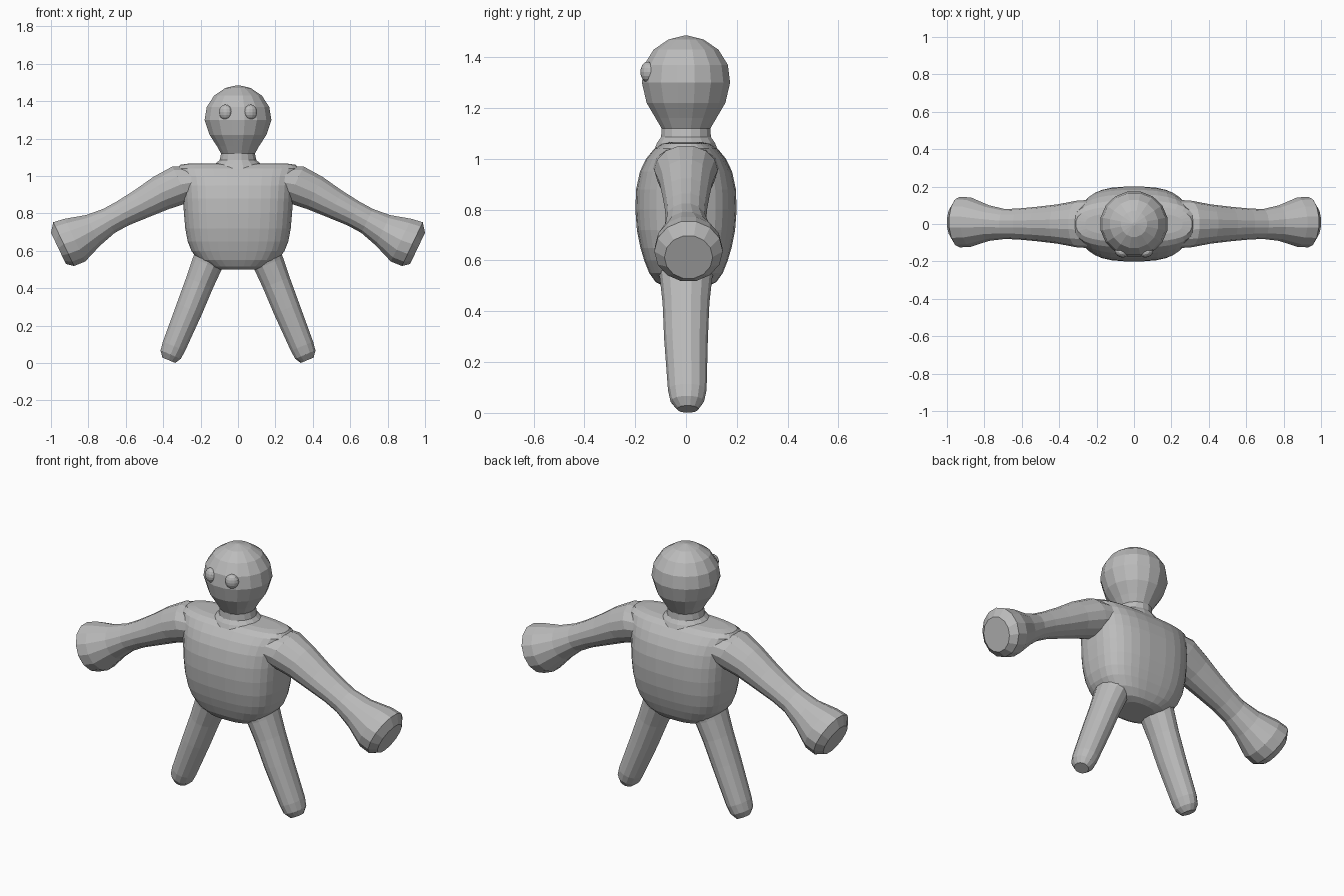
import bpy, bmesh, math
from mathutils import Vector

clay = bpy.data.materials.new("grey clay")
clay.diffuse_color = (0.5, 0.5, 0.5, 1)


def loft(name, rings, segments, power=2.0):
    """Skin closed rings; each ring is (centre, side axis, depth axis), axes scaled by radius."""
    bm = bmesh.new()
    loops = []
    for centre, u, v in rings:
        loop = []
        for i in range(segments):
            a = 2 * math.pi * (i + 0.5) / segments
            c, s = math.cos(a), math.sin(a)
            cu = math.copysign(abs(c) ** (2 / power), c)
            sv = math.copysign(abs(s) ** (2 / power), s)
            loop.append(bm.verts.new(Vector(centre) + Vector(u) * cu + Vector(v) * sv))
        loops.append(loop)
    for a, b in zip(loops, loops[1:]):
        for i in range(segments):
            j = (i + 1) % segments
            bm.faces.new((a[i], a[j], b[j], b[i]))
    bm.faces.new(loops[0])
    bm.faces.new(loops[-1])
    bmesh.ops.recalc_face_normals(bm, faces=bm.faces)
    mesh = bpy.data.meshes.new(name)
    bm.to_mesh(mesh)
    bm.free()
    mesh.materials.append(clay)
    obj = bpy.data.objects.new(name, mesh)
    bpy.context.collection.objects.link(obj)
    return obj


def upright(name, rows, segments, power=2.0):
    """Vertical form from rows of (z, half width, half depth)."""
    return loft(name, [((0, 0, z), (w, 0, 0), (0, d, 0)) for z, w, d in rows], segments, power)


def limb(name, side, direction, rows, segments):
    """Slanted limb from rows of (x, y, z, in-plane radius, depth radius)."""
    dx, dz = Vector(direction).normalized()
    rings = [((side * x, y, z), (-side * dz * r, 0, dx * r), (0, d, 0)) for x, y, z, r, d in rows]
    return loft(name, rings, segments)


# Rounded barrel body
upright("torso", [
    (0.50, 0.10, 0.09), (0.515, 0.155, 0.12), (0.55, 0.212, 0.145), (0.60, 0.25, 0.165),
    (0.65, 0.27, 0.18), (0.72, 0.283, 0.194), (0.80, 0.29, 0.20), (0.88, 0.295, 0.197),
    (0.95, 0.30, 0.182), (1.00, 0.31, 0.158), (1.04, 0.325, 0.125), (1.06, 0.31, 0.095),
    (1.067, 0.26, 0.06)], 32, 2.8)

# Head and neck in one turned form
upright("head", [
    (1.03, 0.15, 0.13), (1.065, 0.125, 0.115), (1.085, 0.10, 0.10), (1.12, 0.092, 0.098),
    (1.16, 0.115, 0.122), (1.22, 0.155, 0.158), (1.30, 0.182, 0.177), (1.37, 0.170, 0.168),
    (1.43, 0.130, 0.130), (1.47, 0.070, 0.070), (1.485, 0.008, 0.008)], 16)

for side, label in ((-1, "left"), (1, "right")):
    # Arm flaring into a blunt fist
    limb(label + "_arm", side, (0.90, -0.43), [
        (0.22, 0, 0.97, 0.09, 0.13), (0.305, 0, 0.955, 0.109, 0.125),
        (0.41, 0, 0.91, 0.098, 0.105), (0.52, 0, 0.85, 0.083, 0.092),
        (0.617, 0, 0.80, 0.073, 0.083), (0.69, 0, 0.76, 0.073, 0.080),
        (0.775, 0.005, 0.71, 0.092, 0.095), (0.872, 0.01, 0.657, 0.130, 0.132),
        (0.932, 0.01, 0.636, 0.133, 0.135), (0.960, 0.01, 0.613, 0.095, 0.095)], 14)
    # Splayed leg with a small rounded foot
    limb(label + "_leg", side, (0.38, -0.925), [
        (0.135, 0, 0.60, 0.09, 0.12), (0.165, 0, 0.53, 0.085, 0.103),
        (0.205, 0, 0.43, 0.079, 0.092), (0.26, 0, 0.29, 0.075, 0.086),
        (0.342, 0.005, 0.09, 0.066, 0.076), (0.36, 0.005, 0.045, 0.060, 0.066),
        (0.37, 0.007, 0.015, 0.038, 0.042)], 14)
    # Button eye
    bpy.ops.mesh.primitive_uv_sphere_add(segments=12, ring_count=8, radius=1,
                                         location=(side * 0.068, -0.151, 1.342))
    eye = bpy.context.object
    eye.name = label + "_eye"
    eye.scale = (0.037, 0.027, 0.04)
    eye.rotation_euler = (0, 0, side * 0.4)
    eye.data.materials.append(clay)
